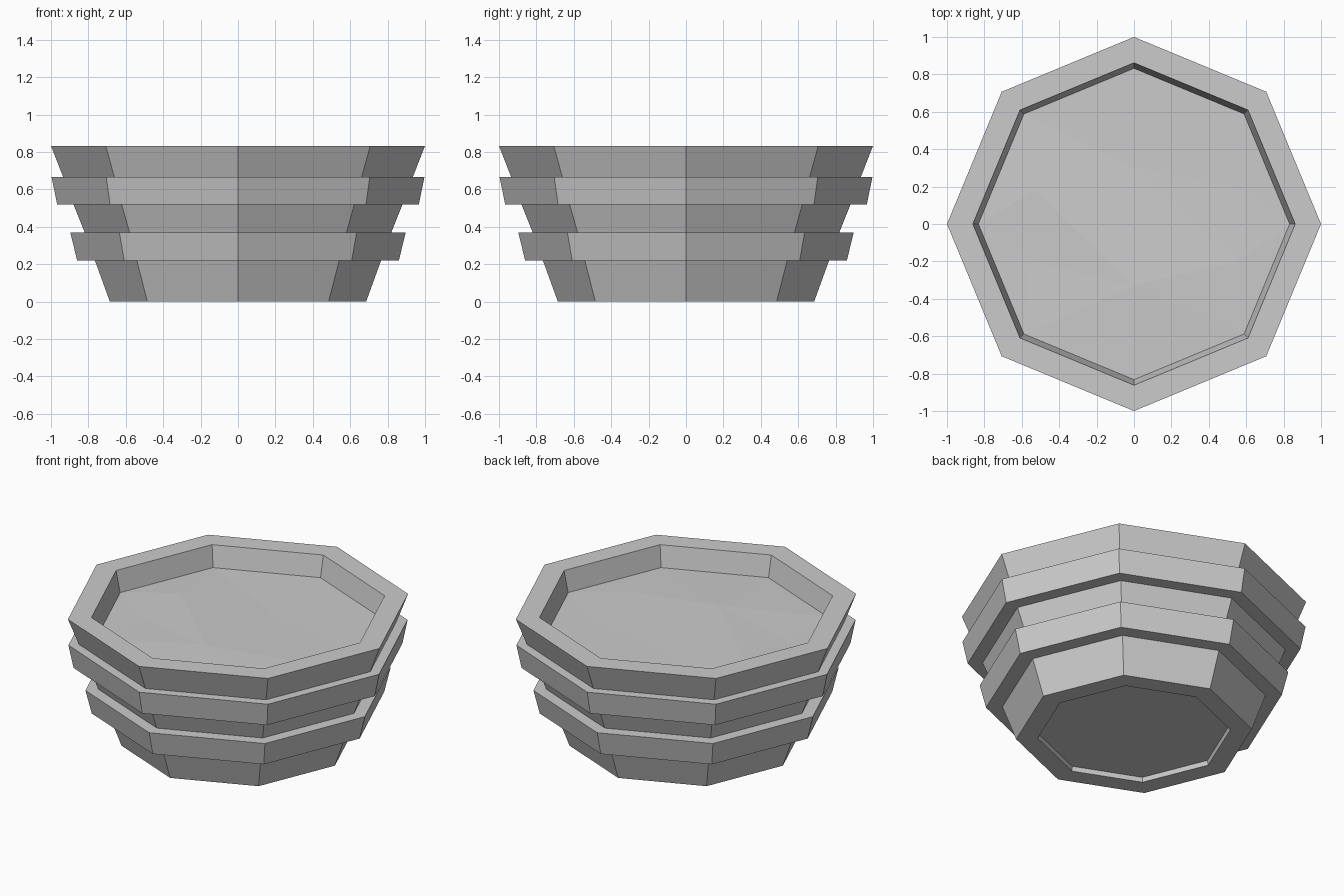
import bpy, bmesh, math
from mathutils import Vector
from mathutils.geometry import delaunay_2d_cdt

if "Cube" in bpy.data.objects:
    bpy.data.objects.remove(bpy.data.objects["Cube"])

SIDES = 8


def octagon(r):
    return [(r * math.cos(i * math.tau / SIDES), r * math.sin(i * math.tau / SIDES))
            for i in range(SIDES)]


def finish(name, bm):
    bmesh.ops.recalc_face_normals(bm, faces=bm.faces)
    mesh = bpy.data.meshes.new(name)
    bm.to_mesh(mesh)
    bm.free()
    obj = bpy.data.objects.new(name, mesh)
    bpy.context.collection.objects.link(obj)
    return obj


def lathe(name, profile):
    # sweep a (radius, z) profile around z, capping both ends
    bm = bmesh.new()
    rings = [[bm.verts.new((x, y, z)) for x, y in octagon(r)] for r, z in profile]
    for a, b in zip(rings, rings[1:]):
        for i in range(SIDES):
            j = (i + 1) % SIDES
            bm.faces.new((a[i], a[j], b[j], b[i]))
    bm.faces.new(rings[0])
    bm.faces.new(rings[-1])
    return finish(name, bm)


# Planter: recessed foot, stepped flaring tiers, rim and inner wall
lathe("planter_body", [
    (0.555, 0.03), (0.56, 0.0), (0.685, 0.0), (0.765, 0.22),
    (0.86, 0.22), (0.897, 0.37), (0.82, 0.37), (0.88, 0.52),
    (0.967, 0.52), (0.997, 0.667), (0.935, 0.667), (1.0, 0.833),
    (0.862, 0.833), (0.825, 0.66)])

# Soil: gently uneven triangulated surface inside the rim
bumps = [(0, -0.33, 0.715), (0.54, 0.19, 0.70), (-0.53, 0.18, 0.71),
         (0, 0.30, 0.70), (0.55, -0.2, 0.705), (-0.55, -0.2, 0.70)]
points = [(x, y, 0.70) for x, y in octagon(0.832)] + bumps
flat = [Vector(p[:2]) for p in points]
_, _, tris, _, _, _ = delaunay_2d_cdt(flat, [], [], 0, 1e-5, False)
soil = bmesh.new()
verts = [soil.verts.new(p) for p in points]
for tri in tris:
    soil.faces.new([verts[i] for i in tri])
finish("soil", soil)
